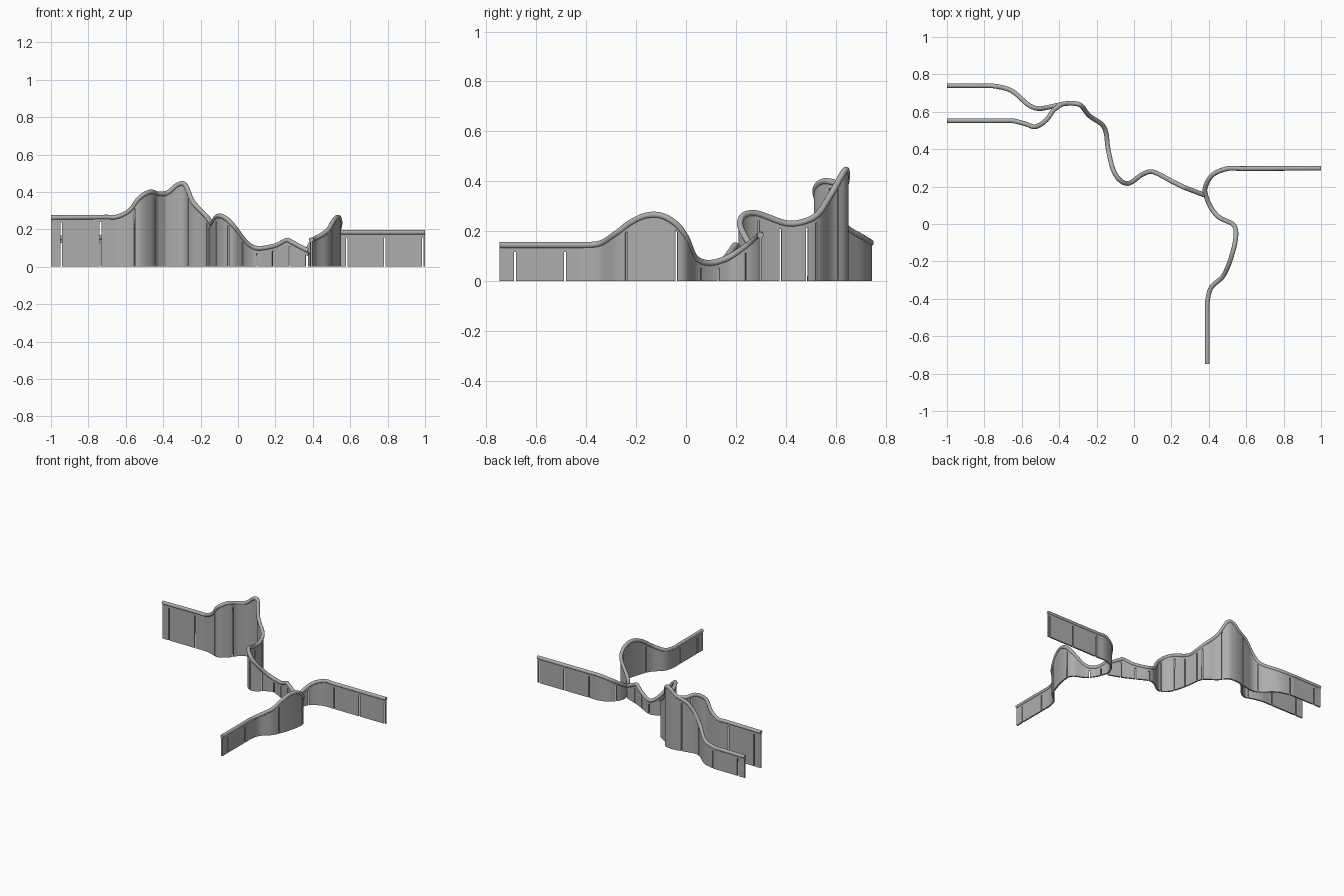
import bpy, bmesh
from mathutils import Vector

if "Cube" in bpy.data.objects:
    bpy.data.objects.remove(bpy.data.objects["Cube"])

RAIL_R, WALL_T, STEP, LIP = 0.0125, 0.011, 0.008, 0.027

steel = bpy.data.materials.new("grey_steel")
steel.diffuse_color = (0.42, 0.42, 0.42, 1)
steel.use_nodes = True
steel.node_tree.nodes["Principled BSDF"].inputs["Base Color"].default_value = steel.diffuse_color


def smooth_path(pts):
    """Spline through the points with straight ends, evenly resampled."""
    p = [Vector(q) for q in pts]
    p.insert(1, p[0].lerp(p[1], 0.85))
    p.insert(-1, p[-1].lerp(p[-2], 0.85))
    p = [2 * p[0] - p[1]] + p + [2 * p[-1] - p[-2]]
    fine = []
    for a, b, c, d in zip(p, p[1:], p[2:], p[3:]):
        # tangents scaled for uneven point spacing
        l0, l1, l2 = [max((v - u).length, 1e-4) ** 0.5 for u, v in ((a, b), (b, c), (c, d))]
        m1 = l1 * ((b - a) / l0 - (c - a) / (l0 + l1) + (c - b) / l1)
        m2 = l1 * ((c - b) / l1 - (d - b) / (l1 + l2) + (d - c) / l2)
        n = max(8, int((c - b).length / 0.001))
        for i in range(n):
            t = i / n
            fine.append((2*t**3 - 3*t*t + 1) * b + (t**3 - 2*t*t + t) * m1
                        + (3*t*t - 2*t**3) * c + (t**3 - t*t) * m2)
    fine.append(p[-2])
    out, run = [fine[0]], 0.0
    for u, v in zip(fine, fine[1:]):
        run += (v - u).length
        if run >= STEP:
            out.append(v)
            run = 0.0
    out[-1] = fine[-1]
    return out


def select_only(obj):
    bpy.ops.object.select_all(action='DESELECT')
    obj.select_set(True)
    bpy.context.view_layer.objects.active = obj


def finish(obj):
    """Outward normals, colour and smooth shading with sharp edges kept."""
    bm = bmesh.new()
    bm.from_mesh(obj.data)
    bmesh.ops.remove_doubles(bm, verts=bm.verts, dist=1e-5)
    bmesh.ops.recalc_face_normals(bm, faces=bm.faces)
    bm.to_mesh(obj.data)
    bm.free()
    obj.data.materials.clear()
    obj.data.materials.append(steel)
    select_only(obj)
    bpy.ops.object.shade_smooth_by_angle()


def rail(name, path):
    """Round top rail swept along the path."""
    cu = bpy.data.curves.new(name, 'CURVE')
    cu.dimensions = '3D'
    cu.bevel_depth, cu.bevel_resolution, cu.use_fill_caps = RAIL_R, 6, True
    sp = cu.splines.new('POLY')
    sp.points.add(len(path) - 1)
    for q, v in zip(sp.points, path):
        q.co = (*v, 1)
    obj = bpy.data.objects.new(name, cu)
    bpy.context.collection.objects.link(obj)
    select_only(obj)
    bpy.ops.object.convert(target='MESH')
    finish(bpy.context.view_layer.objects.active)


def wall(name, path, slit_x, slit_y):
    """Thin upright panels under the rail, parted by slits at given x or y."""
    gaps = set()
    for axis, values in enumerate((slit_x, slit_y)):
        for s in values:
            gaps.add(min(range(len(path) - 1),
                         key=lambda i: abs((path[i][axis] + path[i + 1][axis]) / 2 - s)))
    bm = bmesh.new()
    rows = [[bm.verts.new((v.x, v.y, z)) for z in (0, v.z - LIP, v.z)] for v in path]
    for i, (a, b) in enumerate(zip(rows, rows[1:])):
        for k in (0, 1):
            if k == 1 or i not in gaps:
                bm.faces.new((a[k], b[k], b[k + 1], a[k + 1]))
    me = bpy.data.meshes.new(name)
    bm.to_mesh(me)
    bm.free()
    obj = bpy.data.objects.new(name, me)
    bpy.context.collection.objects.link(obj)
    mod = obj.modifiers.new("thickness", 'SOLIDIFY')
    mod.thickness, mod.offset = WALL_T, 0
    select_only(obj)
    bpy.ops.object.modifier_apply(modifier=mod.name)
    finish(obj)


def barrier(part, points, slit_x=(), slit_y=()):
    path = smooth_path(points)
    rail(part + "_rail", path)
    wall(part + "_wall", path, slit_x, slit_y)


west_slits = [-.945, -.735, -.55]

# Long winding barrier from the west to the junction
barrier("main", [
    (-1, .74, .153), (-.76, .739, .155), (-.66, .715, .17), (-.56, .634, .225),
    (-.51, .617, .29), (-.45, .626, .36), (-.37, .643, .4), (-.325, .645, .437),
    (-.29, .638, .444), (-.24, .58, .345), (-.165, .525, .265), (-.148, .48, .24),
    (-.14, .41, .23), (-.105, .275, .272), (-.07, .23, .262), (-.03, .217, .225),
    (.05, .268, .125), (.095, .28, .1), (.2, .23, .113), (.265, .197, .143),
    (.375, .155, .085)],
    west_slits + [-.41, -.26, -.16, -.11, -.05, .02, .1, .19, .28, .365],
    [.48, .38])

# Second western barrier merging into the first
barrier("west_branch", [
    (-1, .552, .263), (-.65, .552, .266), (-.58, .535, .3), (-.525, .52, .37),
    (-.47, .555, .4), (-.43, .61, .39), (-.39, .638, .39)],
    west_slits + [-.45])

# Eastern barrier turning through the junction to the south
barrier("east_and_south", [
    (1, .298, .184), (.5, .296, .184), (.42, .262, .155), (.38, .19, .105),
    (.385, .15, .085), (.41, .09, .072), (.45, .04, .09), (.53, -.003, .18),
    (.545, -.04, .228), (.54, -.1, .262), (.525, -.16, .262), (.505, -.22, .235),
    (.475, -.28, .19), (.41, -.345, .15), (.392, -.42, .144), (.392, -.748, .144)],
    [.58 + .205 * i for i in range(3)],
    [.24, .13, .055, -.04, -.235, -.485, -.69])
